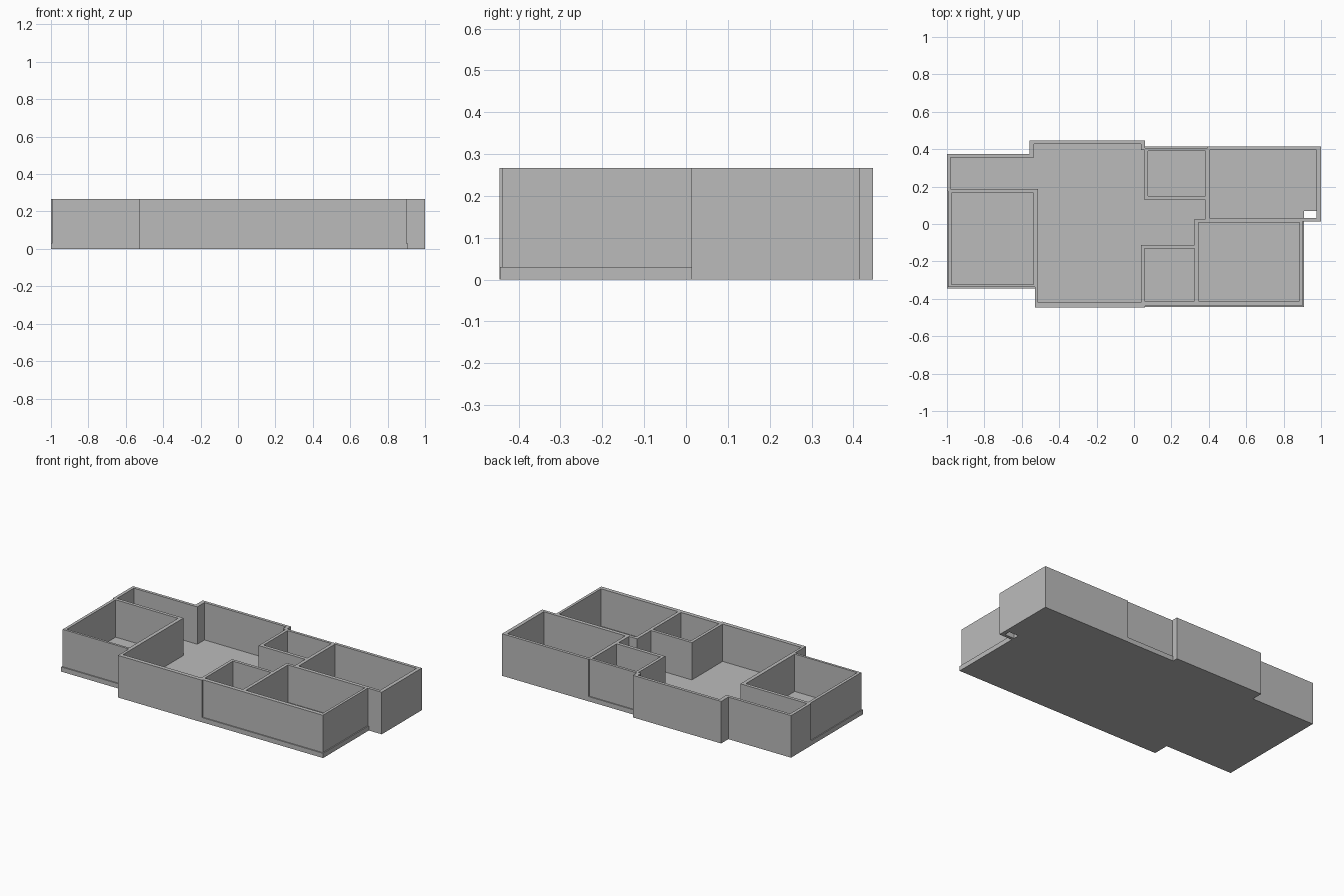
import bpy
import bmesh

default_cube = bpy.data.objects.get("Cube")
if default_cube:
    bpy.data.objects.remove(default_cube, do_unlink=True)

FLOOR_TOP = 0.03
WALL_TOP = 0.267
LEDGE = 0.007

plaster = bpy.data.materials.new("plain grey")
plaster.use_nodes = True
grey = (0.5, 0.5, 0.5, 1)
plaster.diffuse_color = grey
plaster.node_tree.nodes["Principled BSDF"].inputs["Base Color"].default_value = grey


def rectangle(left, right, front, back):
    """Corner points of one rectangular room."""
    return [(left, front), (right, front), (right, back), (left, back)]


def prism(name, outline, openings, bottom, top):
    """Extrude a plan outline, leaving vertical openings through it."""
    bm = bmesh.new()
    for loop in [outline] + openings:
        verts = [bm.verts.new((x, y, bottom)) for x, y in loop]
        for start, end in zip(verts, verts[1:] + verts[:1]):
            bm.edges.new((start, end))
    bmesh.ops.triangle_fill(bm, edges=bm.edges[:], use_beauty=True, normal=(0, 0, 1))
    region = bmesh.ops.extrude_face_region(bm, geom=bm.faces[:], use_keep_orig=True)
    raised = [item for item in region["geom"] if isinstance(item, bmesh.types.BMVert)]
    bmesh.ops.translate(bm, verts=raised, vec=(0, 0, top - bottom))
    bmesh.ops.recalc_face_normals(bm, faces=bm.faces[:])
    mesh = bpy.data.meshes.new(name)
    bm.to_mesh(mesh)
    bm.free()
    mesh.materials.append(plaster)
    part = bpy.data.objects.new(name, mesh)
    bpy.context.collection.objects.link(part)
    return part


def house_outline(lip):
    """Outer plan, counter-clockwise; lip widens the sides that show a ledge."""
    front_left = -0.338 - lip
    front_right = -0.438 - lip
    east = 0.902 + lip
    rear = 0.407 + lip
    west = -0.994 - lip * 0.8
    return [
        # front side
        (west, front_left), (-0.53, front_left), (-0.53, -0.446),
        (0.06, -0.446), (0.06, front_right), (east, front_right),
        # right side
        (east, 0.013), (1, 0.013), (1, 0.415),
        # back side
        (0.394, 0.415), (0.394, rear), (0.06, rear),
        (0.06, 0.447), (-0.56, 0.447), (-0.56, 0.375),
        # left side
        (-1, 0.375), (-1, 0.177), (west, 0.177),
    ]


# Enclosed rooms
rooms = [
    rectangle(-0.975, -0.537, -0.323, 0.166),   # left room
    rectangle(0.075, 0.382, 0.15, 0.39),        # small back room
    rectangle(0.404, 0.976, 0.032, 0.396),      # large back room
    rectangle(0.056, 0.324, -0.412, -0.131),    # small front room
    rectangle(0.345, 0.885, -0.412, 0.008),     # large front room
]

# Central hall with its back-left alcove and passage to the right
hall = [
    (-0.513, -0.42), (0.037, -0.42), (0.037, -0.112), (0.324, -0.112),
    (0.324, 0.027), (0.382, 0.027), (0.382, 0.128), (0.056, 0.128),
    (0.056, 0.396), (0.037, 0.396), (0.037, 0.428), (-0.535, 0.428),
    (-0.535, 0.356), (-0.98, 0.356), (-0.98, 0.187), (-0.513, 0.187),
]

# Gap in the floor at the corner of the large back room
floor_gap = rectangle(0.909, 0.976, 0.032, 0.07)

prism("floor_slab", house_outline(LEDGE), [floor_gap], 0, FLOOR_TOP)
prism("room_walls", house_outline(0), rooms + [hall], FLOOR_TOP, WALL_TOP)
